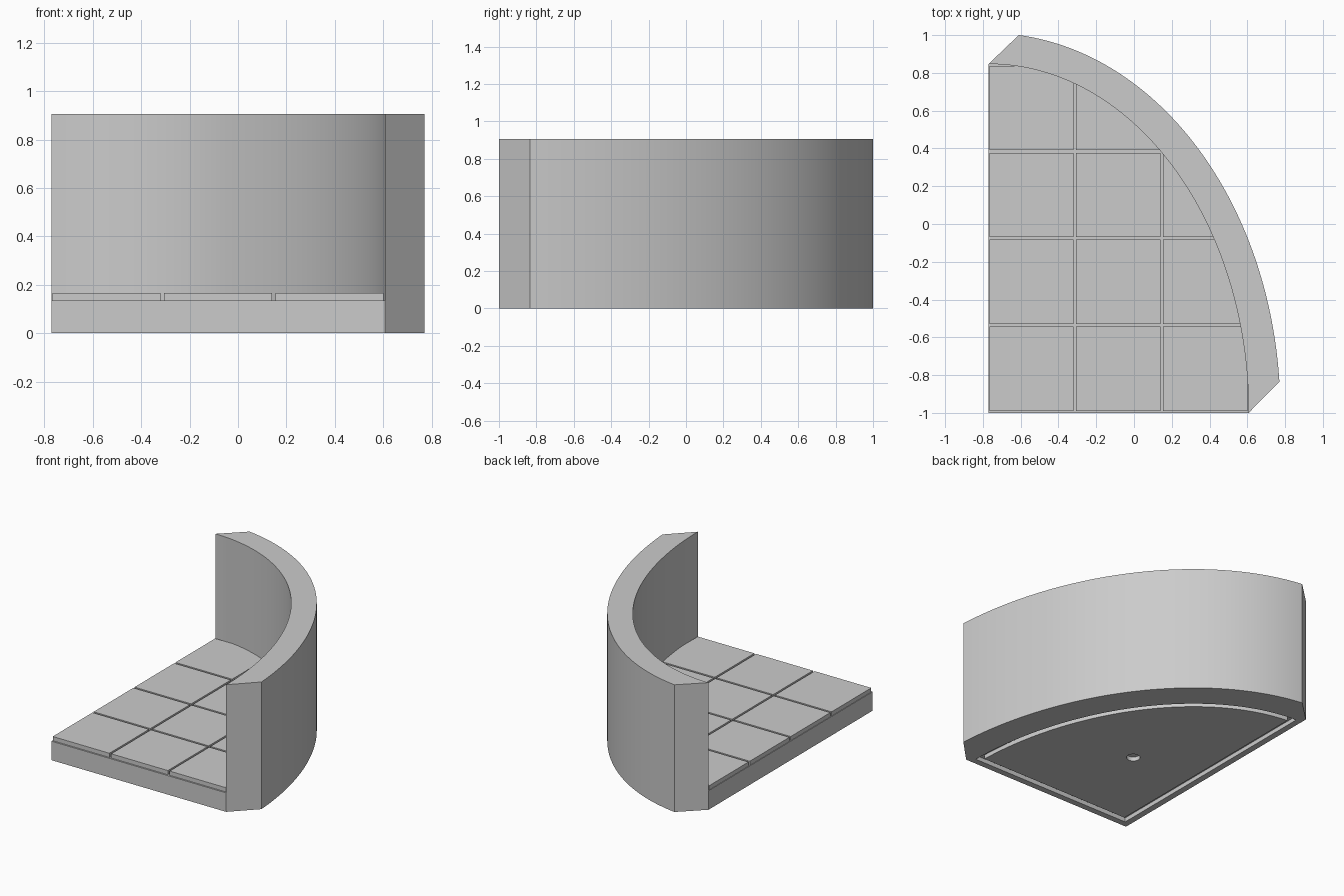
import bpy, bmesh
from math import sin, cos, asin, acos, pi, radians

cube = bpy.data.objects.get("Cube")
if cube:
    bpy.data.objects.remove(cube, do_unlink=True)

CX, CY = -0.77, -1.0        # square corner of the quarter-ellipse plan
A, B = 1.377, 1.847         # floor half-axes
FLOOR_TOP, GROOVE_Z, WALL_TOP = 0.165, 0.135, 0.905
SEGS = 72

stone = bpy.data.materials.new("light_grey_stone")
stone.use_nodes = True
stone.diffuse_color = (0.6, 0.6, 0.6, 1)
stone.node_tree.nodes["Principled BSDF"].inputs["Base Color"].default_value = (0.6, 0.6, 0.6, 1)


def arc(a, b, t0, t1):
    ts = [t0 + (t1 - t0) * i / SEGS for i in range(SEGS + 1)]
    return [(CX + a * cos(t), CY + b * sin(t)) for t in ts]


def sector(inset):
    """Quarter-ellipse outline moved inwards by inset, corner point first."""
    a, b = A - inset, B - inset
    return [(CX + inset, CY + inset)] + arc(a, b, asin(inset / b), acos(inset / a))


def finish(name, bm):
    bmesh.ops.recalc_face_normals(bm, faces=bm.faces)
    mesh = bpy.data.meshes.new(name)
    bm.to_mesh(mesh)
    bm.free()
    mesh.materials.append(stone)
    obj = bpy.data.objects.new(name, mesh)
    bpy.context.collection.objects.link(obj)
    return obj


def prism(name, outline, z0, z1):
    bm = bmesh.new()
    face = bm.faces.new([bm.verts.new((x, y, z0)) for x, y in outline])
    top = bmesh.ops.extrude_face_region(bm, geom=[face])["geom"]
    bmesh.ops.translate(bm, vec=(0, 0, z1 - z0),
                        verts=[v for v in top if isinstance(v, bmesh.types.BMVert)])
    return finish(name, bm)


def band(name, outer, inner, z0, z1, closed):
    """Solid between two matching paths: a ring if closed, else a capped strip."""
    bm = bmesh.new()
    rows = [[bm.verts.new((p[0], p[1], z)) for p, z in
             ((o, z0), (i, z0), (i, z1), (o, z1))] for o, i in zip(outer, inner)]
    for r, s in zip(rows, rows[1:] + rows[:1] if closed else rows[1:]):
        for k in range(4):
            n = (k + 1) % 4
            bm.faces.new((r[k], r[n], s[n], s[k]))
    if not closed:
        bm.faces.new(rows[0])
        bm.faces.new(rows[-1])
    return finish(name, bm)


def bars(name, boxes):
    bm = bmesh.new()
    for x0, x1, y0, y1 in boxes:
        cube = bmesh.ops.create_cube(bm, size=1)["verts"]
        bmesh.ops.scale(bm, vec=(x1 - x0, y1 - y0, 0.1), verts=cube)
        bmesh.ops.translate(bm, vec=((x0 + x1) / 2, (y0 + y1) / 2, GROOVE_Z + 0.05), verts=cube)
    return finish(name, bm)


# Floor slab
floor = prism("tiled_floor", sector(0), 0, FLOOR_TOP)

# Cutters: tile joints, underside channel and centre hole
PITCH, HALF = 0.46, 0.007
x_joints = [-0.773 + PITCH * i for i in range(4)]
y_joints = [-0.996 + PITCH * i for i in range(5)]
hole = [(-0.22 + 0.045 * cos(i * pi / 16), -0.27 + 0.045 * sin(i * pi / 16)) for i in range(32)]
cutters = [
    bars("joint_cutter_x", [(x - HALF, x + HALF, -2, 2) for x in x_joints]),
    bars("joint_cutter_y", [(-2, 2, max(y - HALF, -1.1), y + HALF) for y in y_joints]),
    band("channel_cutter", sector(0.045), sector(0.085), -0.05, 0.03, True),
    prism("hole_cutter", hole, -0.05, 0.03),
]
# Widen the first front bar past the slab edge
bpy.context.view_layer.objects.active = floor
for cutter in cutters:
    cutter.hide_render = True
    mod = floor.modifiers.new(cutter.name, "BOOLEAN")
    mod.operation, mod.solver, mod.object = "DIFFERENCE", "EXACT", cutter
    bpy.ops.object.modifier_apply(modifier=mod.name)
for cutter in cutters:
    bpy.data.objects.remove(cutter, do_unlink=True)

# Curved wall with diagonal ends
wall = band("curved_wall", arc(1.545, 2.011, asin(0.165 / 2.011), acos(0.16 / 1.545)),
            arc(A, B, 0, pi / 2), 0, WALL_TOP, False)

# Smooth the curves, keep the edges crisp
for obj in (floor, wall):
    bpy.ops.object.select_all(action="DESELECT")
    obj.select_set(True)
    bpy.context.view_layer.objects.active = obj
    bpy.ops.object.shade_smooth_by_angle(angle=radians(30))
